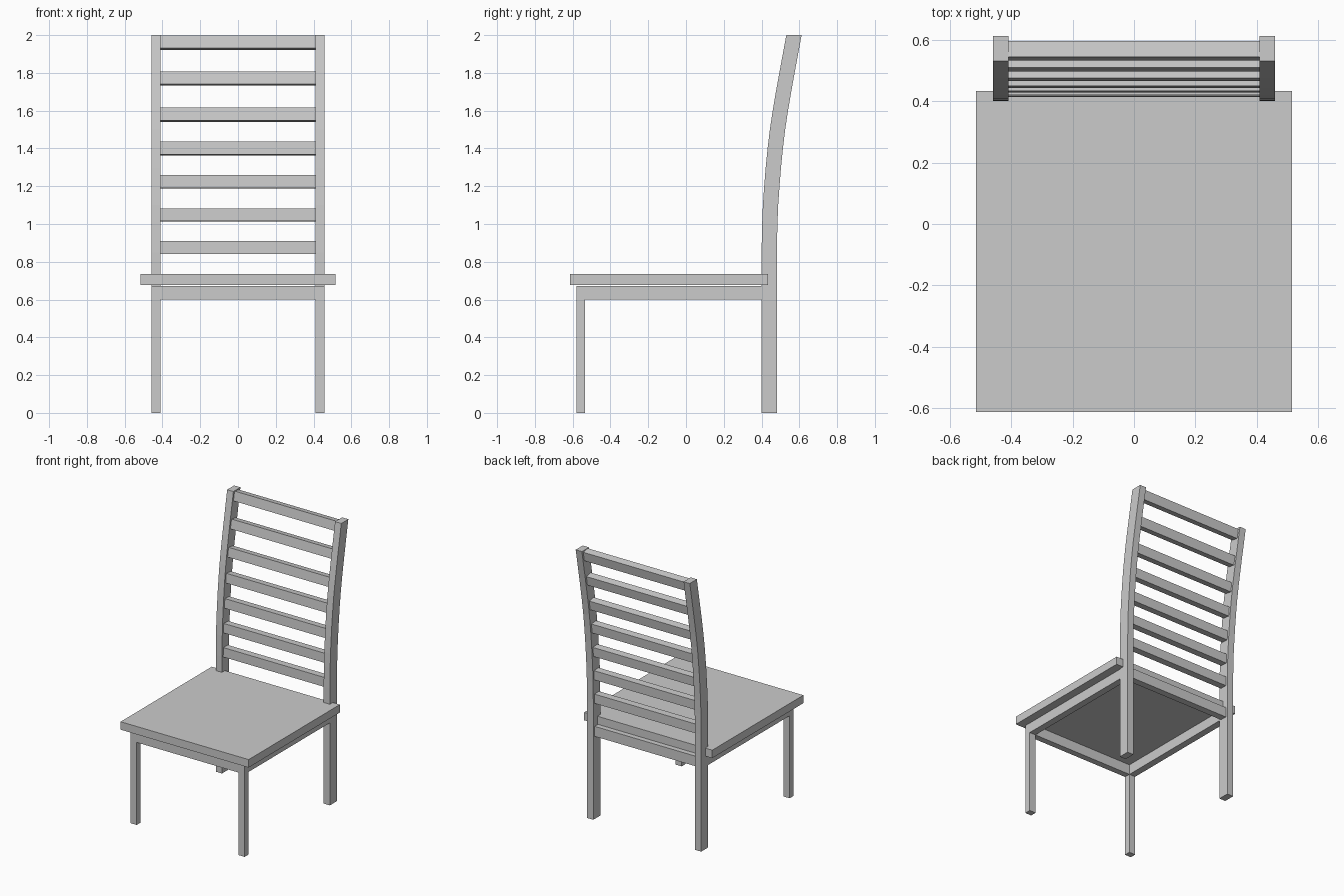
import bpy, bmesh, math
from mathutils import Vector, Matrix

if "Cube" in bpy.data.objects:
    bpy.data.objects.remove(bpy.data.objects["Cube"])

# Front edge of the curved back post: (z, y)
CURVE = [(0, .400), (.85, .400), (1.0, .403), (1.1, .407), (1.2, .414), (1.3, .422),
         (1.4, .432), (1.5, .444), (1.6, .459), (1.7, .476), (1.8, .494), (2.0, .531)]
POST_DEPTH = .081


def post_at(z):
    """Front edge y and slope dy/dz of the post at height z."""
    for (z0, y0), (z1, y1) in zip(CURVE, CURVE[1:]):
        if z <= z1:
            s = (y1 - y0) / (z1 - z0)
            return y0 + s * (z - z0), s


def finish(name, bm):
    bmesh.ops.recalc_face_normals(bm, faces=bm.faces)
    mesh = bpy.data.meshes.new(name)
    bm.to_mesh(mesh)
    bm.free()
    ob = bpy.data.objects.new(name, mesh)
    bpy.context.collection.objects.link(ob)
    return ob


def box(name, lo, hi, tilt=0):
    lo, hi = Vector(lo), Vector(hi)
    bm = bmesh.new()
    m = (Matrix.Translation((lo + hi) / 2) @ Matrix.Rotation(tilt, 4, 'X')
         @ Matrix.Diagonal((*(hi - lo), 1)))
    bmesh.ops.create_cube(bm, size=1, matrix=m)
    return finish(name, bm)


def mirror_x(ob):
    mod = ob.modifiers.new("mirror", 'MIRROR')
    mod.use_mirror_merge = False
    return ob


# Seat
box("seat", (-.515, -.613, .677), (.515, .434, .735))

# Front legs
mirror_x(box("front_legs", (.409, -.58, 0), (.459, -.535, .673)))

# Back posts, extruded from the curved side profile
bm = bmesh.new()
profile = [(y, z) for z, y in CURVE] + [(y + POST_DEPTH, z) for z, y in reversed(CURVE)]
face = bm.faces.new([bm.verts.new((.409, y, z)) for y, z in profile])
ext = bmesh.ops.extrude_face_region(bm, geom=[face])
bmesh.ops.translate(bm, vec=(.05, 0, 0),
                    verts=[v for v in ext["geom"] if isinstance(v, bmesh.types.BMVert)])
mirror_x(finish("back_posts", bm))

# Aprons under the seat
box("front_apron", (-.409, -.58, .6), (.409, -.535, .673))
box("back_apron", (-.409, .415, .6), (.409, .465, .673))
mirror_x(box("side_aprons", (.409, -.535, .6), (.459, .40, .673)))

# Back slats, each tilted to follow the posts
for i, z in enumerate((.875, 1.048, 1.223, 1.40, 1.578, 1.77, 1.960)):
    y, slope = post_at(z)
    c = y + POST_DEPTH / 2
    box(f"back_slat_{i + 1}", (-.409, c - .026, z - .034), (.409, c + .026, z + .034),
        -math.atan(slope))
